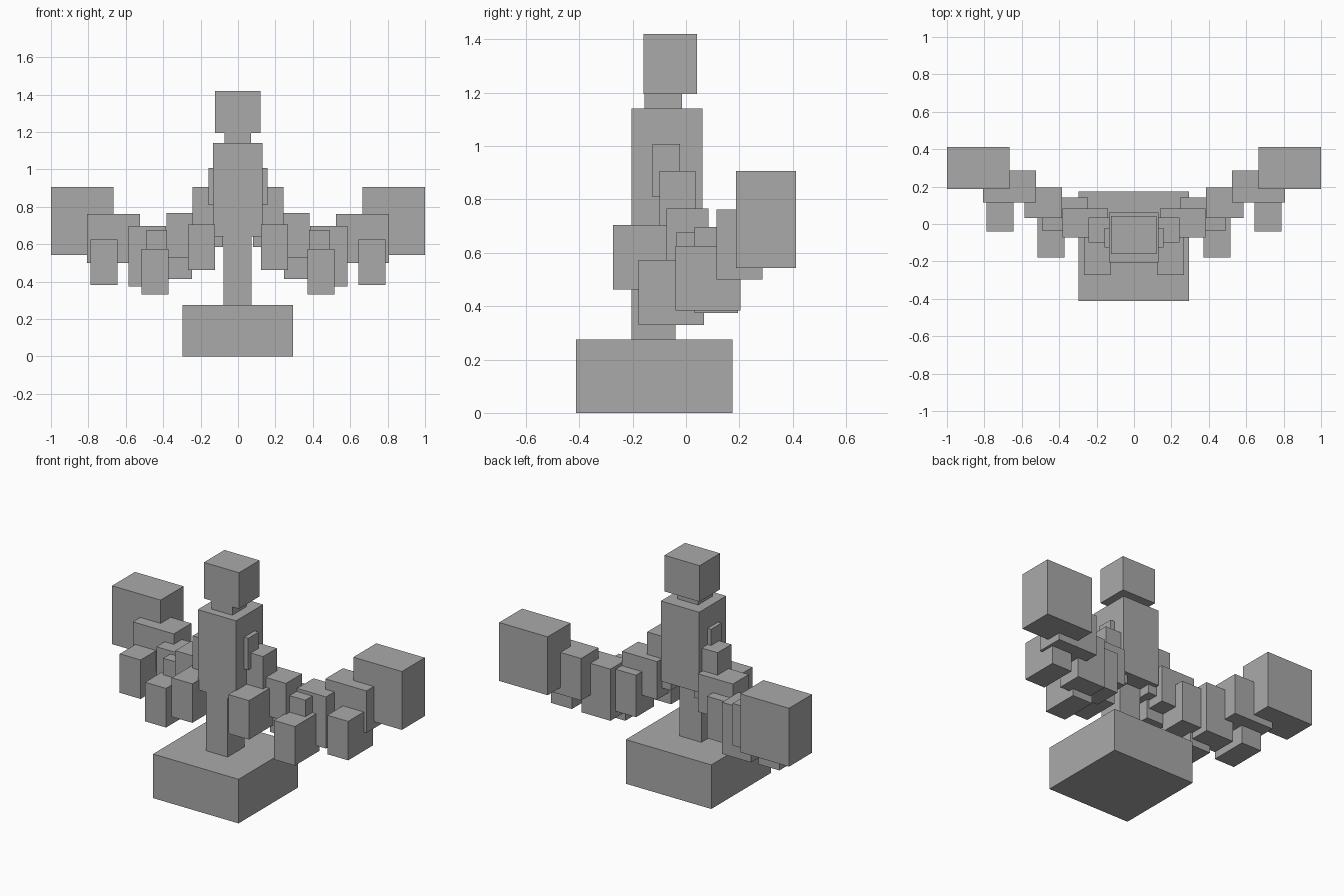
import bpy

grey = bpy.data.materials.new("plain grey")
grey.diffuse_color = (0.4, 0.4, 0.4, 1)


def box(name, x, y, z):
    """Axis-aligned block given by its (low, high) range on each axis."""
    bpy.ops.mesh.primitive_cube_add(size=1, location=[(a + b) / 2 for a, b in (x, y, z)])
    ob = bpy.context.object
    ob.name = ob.data.name = name
    ob.scale = [b - a for a, b in (x, y, z)]
    bpy.ops.object.transform_apply(location=False, rotation=False, scale=True)
    ob.data.materials.append(grey)


def pair(name, x, y, z):
    """The same block on both sides."""
    box(name + "_right", x, y, z)
    box(name + "_left", (-x[1], -x[0]), y, z)


# central column
box("base", (-0.297, 0.293), (-0.413, 0.175), (0, 0.275))
box("post", (-0.078, 0.072), (-0.205, -0.04), (0.275, 0.64))
box("torso", (-0.134, 0.13), (-0.205, 0.062), (0.64, 1.14))
box("neck", (-0.073, 0.069), (-0.155, -0.015), (1.14, 1.195))
box("head", (-0.123, 0.119), (-0.16, 0.042), (1.195, 1.42))

# curved arms, from the torso outwards
pair("shoulder", (0.03, 0.158), (-0.125, -0.022), (0.81, 1.008))
pair("upper_arm", (0.08, 0.243), (-0.1, 0.036), (0.585, 0.907))
pair("elbow", (0.14, 0.382), (-0.073, 0.084), (0.53, 0.767))
pair("lower_arm", (0.245, 0.49), (-0.037, 0.143), (0.415, 0.677))
pair("wrist", (0.385, 0.585), (0.032, 0.195), (0.375, 0.697))
pair("outer_arm", (0.523, 0.806), (0.114, 0.287), (0.5, 0.762))
pair("end_block", (0.665, 1.0), (0.187, 0.413), (0.543, 0.907))

# hanging blocks in front of the arms
pair("inner_hanger", (0.124, 0.267), (-0.273, -0.03), (0.462, 0.705))
pair("middle_hanger", (0.372, 0.517), (-0.178, 0.067), (0.33, 0.574))
pair("outer_hanger", (0.644, 0.788), (-0.04, 0.205), (0.383, 0.626))
